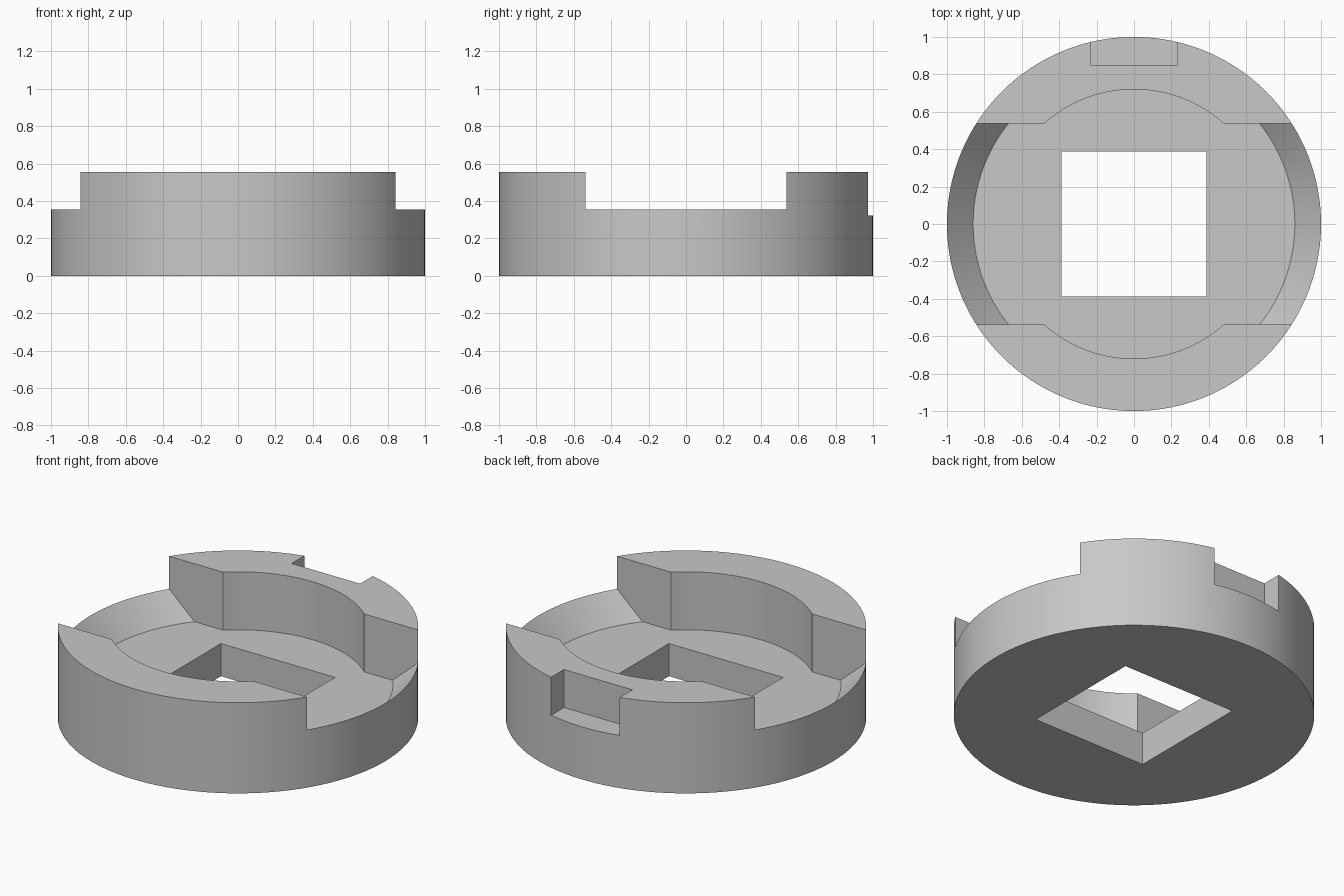
import bpy
import math

SEGMENTS = 160
HEIGHT, FLOOR, RIM = 0.555, 0.2, 0.355
ABOVE = 0.9

cube = bpy.data.objects.get("Cube")
if cube:
    bpy.data.objects.remove(cube, do_unlink=True)

grey = bpy.data.materials.new("plain grey")
grey.use_nodes = True
colour = (0.58, 0.58, 0.58, 1)
grey.diffuse_color = colour
grey.node_tree.nodes["Principled BSDF"].inputs["Base Color"].default_value = colour


def mesh_object(name, verts, faces):
    mesh = bpy.data.meshes.new(name)
    mesh.from_pydata(verts, [], faces)
    mesh.materials.append(grey)
    obj = bpy.data.objects.new(name, mesh)
    bpy.context.collection.objects.link(obj)
    return obj


def stack(name, rings):
    """Solid through equal-sized rings of points, bottom to top."""
    n = len(rings[0])
    verts = [p for ring in rings for p in ring]
    faces = [tuple(reversed(range(n))), tuple(range(len(verts) - n, len(verts)))]
    for k in range(len(rings) - 1):
        for i in range(n):
            j = (i + 1) % n
            faces.append((k * n + i, k * n + j, k * n + n + j, k * n + n + i))
    return mesh_object(name, verts, faces)


def turned(name, profile):
    angles = [math.tau * i / SEGMENTS for i in range(SEGMENTS)]
    return stack(name, [[(r * math.cos(a), r * math.sin(a), z) for a in angles]
                        for r, z in profile])


def box(name, x0, x1, y0, y1, z0, z1):
    return stack(name, [[(x0, y0, z), (x1, y0, z), (x1, y1, z), (x0, y1, z)]
                        for z in (z0, z1)])


def combine(target, tool, operation):
    mod = target.modifiers.new(operation.lower(), "BOOLEAN")
    mod.operation = operation
    mod.solver = "EXACT"
    mod.object = tool
    bpy.context.view_layer.objects.active = target
    bpy.ops.object.modifier_apply(modifier=mod.name)
    bpy.data.objects.remove(tool, do_unlink=True)


# Round body
body = turned("round_body", [(1, 0), (1, HEIGHT)])

# Cross slot with a sloped rim at each end
slope = (1 - 0.86) / (RIM - FLOOR)
slot = turned("slot_cutter", [(0.86, FLOOR), (0.86 + slope * (ABOVE - FLOOR), ABOVE)])
combine(slot, box("slot_limits", -2, 2, -0.538, 0.538, 0, 1), "INTERSECT")
combine(body, slot, "DIFFERENCE")

# Central bore, square through hole and rear notch
combine(body, turned("bore_cutter", [(0.72, FLOOR), (0.72, ABOVE)]), "DIFFERENCE")
combine(body, box("hole_cutter", -0.387, 0.387, -0.387, 0.387, -0.5, ABOVE), "DIFFERENCE")
combine(body, box("notch_cutter", -0.232, 0.232, 0.85, 1.5, 0.322, ABOVE), "DIFFERENCE")

# Smooth the curved walls, keep the edges sharp
bpy.ops.object.select_all(action="DESELECT")
body.select_set(True)
bpy.context.view_layer.objects.active = body
bpy.ops.object.shade_smooth_by_angle(angle=math.radians(20))
